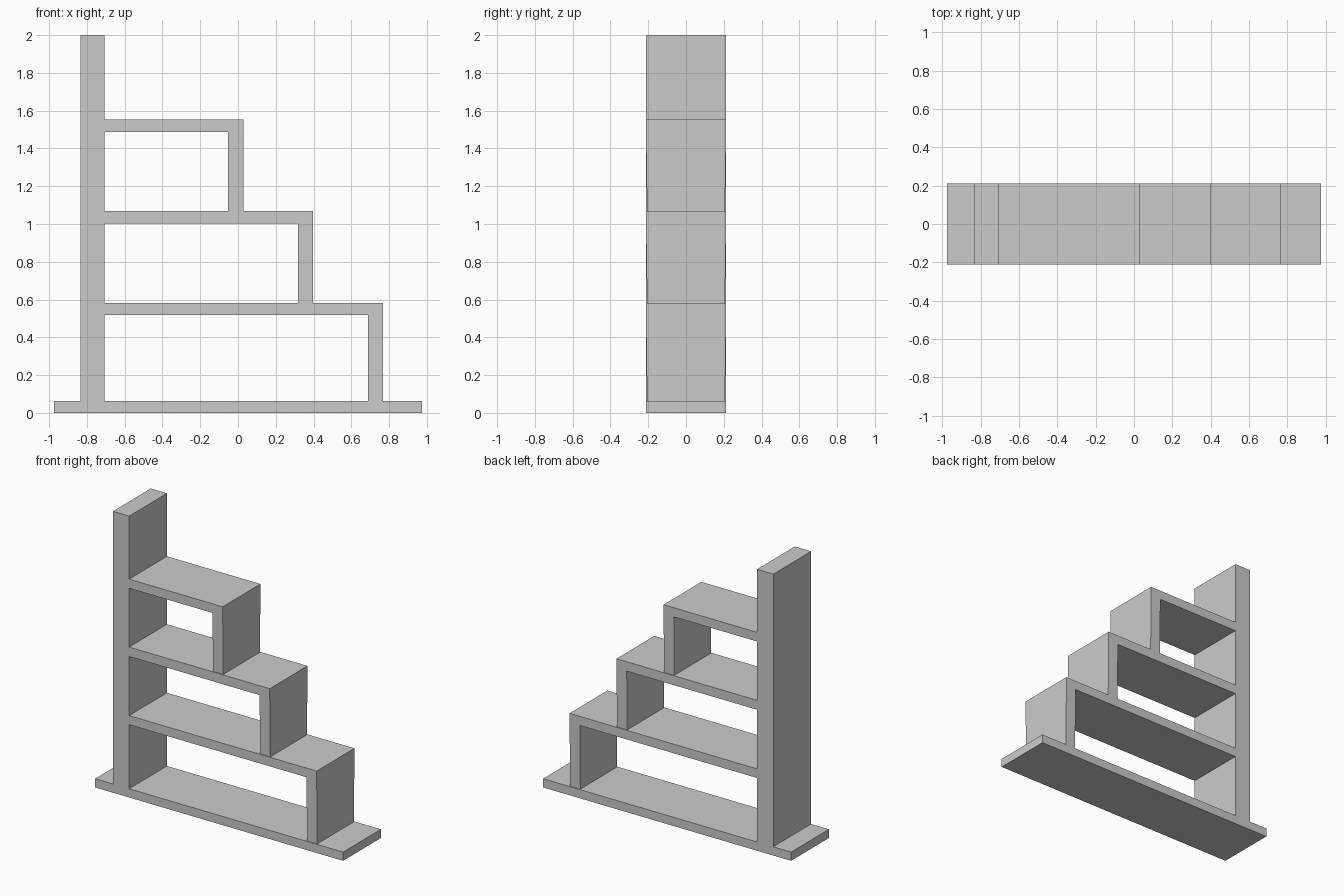
import bpy, bmesh

if "Cube" in bpy.data.objects:
    bpy.data.objects.remove(bpy.data.objects["Cube"])

DEPTH = 0.212        # half depth of the whole unit
FOOT_DEPTH = 0.206   # uprights narrow very slightly towards the bottom
POST_L, POST_R = -0.835, -0.707


def board(name, x0, x1, z0, z1, bottom_depth=DEPTH):
    """Box between the given limits, optionally narrower in y at the bottom."""
    bm = bmesh.new()
    bmesh.ops.create_cube(bm, size=1)
    for v in bm.verts:
        top = v.co.z > 0
        d = DEPTH if top else bottom_depth
        v.co = (x1 if v.co.x > 0 else x0,
                d if v.co.y > 0 else -d,
                z1 if top else z0)
    mesh = bpy.data.meshes.new(name)
    bm.to_mesh(mesh)
    bm.free()
    obj = bpy.data.objects.new(name, mesh)
    bpy.context.collection.objects.link(obj)
    return obj


# Base plank and tall post
board("base", -0.975, 0.975, 0, 0.062)
board("tall_post", POST_L, POST_R, 0.062, 2.0)

# Stepped shelves, each held up by an upright at its right end
floor = 0.062
steps = [("lower", 0.767, 0.517, 0.582),
         ("middle", 0.398, 1.002, 1.069),
         ("upper", 0.028, 1.487, 1.552)]
for label, end, under, top in steps:
    board(label + "_shelf", POST_R, end, under, top)
    board(label + "_upright", end - 0.08, end, floor, under, FOOT_DEPTH)
    floor = top
